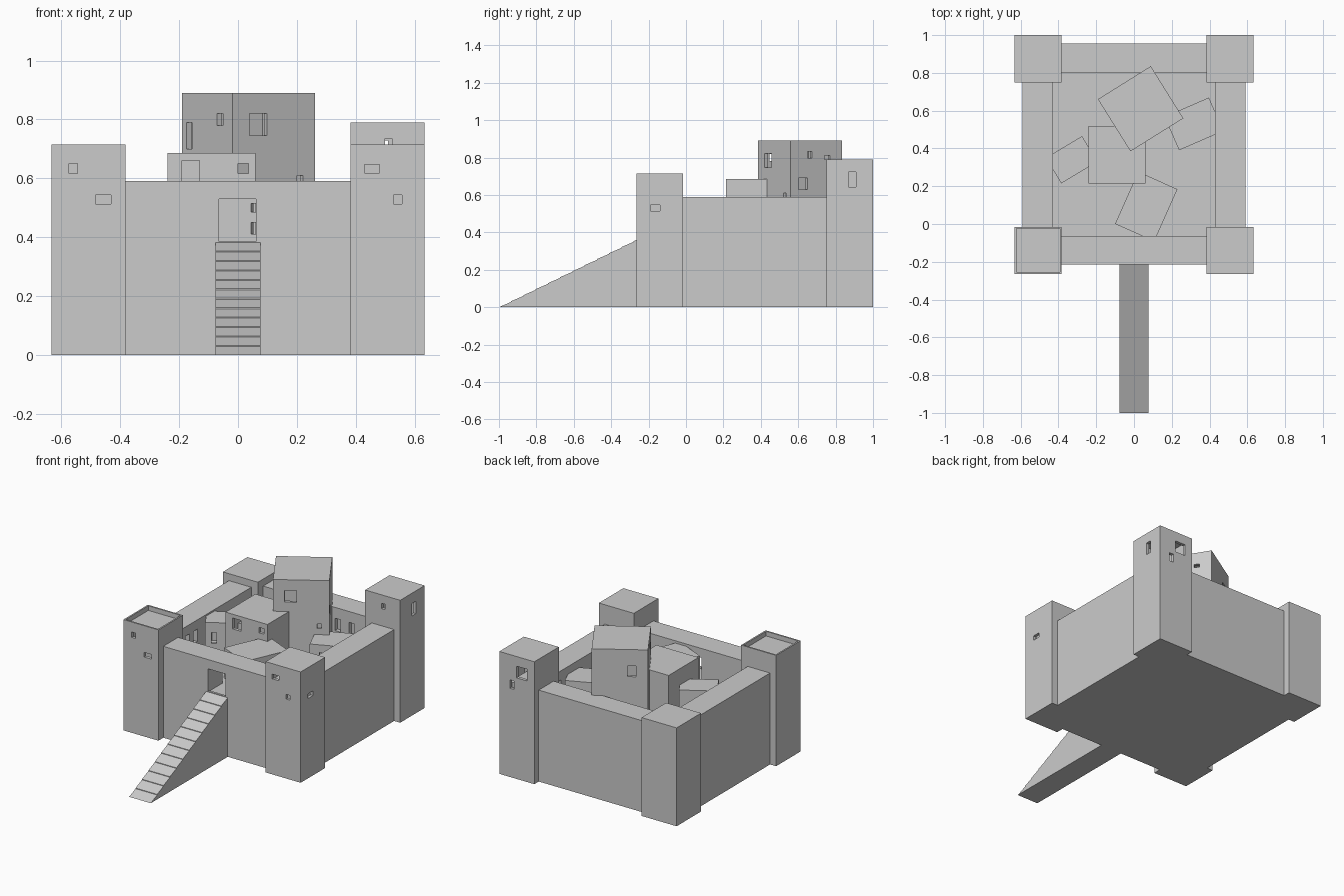
import bpy, bmesh
from math import radians
from mathutils import Matrix, Vector

if "Cube" in bpy.data.objects:
    bpy.data.objects.remove(bpy.data.objects["Cube"])


def box(name, lo, hi, mat=Matrix()):
    """Axis aligned box from two corners, then transformed by mat."""
    lo, hi = Vector(lo), Vector(hi)
    bm = bmesh.new()
    bmesh.ops.create_cube(bm, size=1)
    for v in bm.verts:
        v.co = mat @ (Vector(v.co[i] * (hi[i] - lo[i]) for i in range(3)) + (lo + hi) / 2)
    me = bpy.data.meshes.new(name)
    bm.to_mesh(me)
    bm.free()
    ob = bpy.data.objects.new(name, me)
    bpy.context.collection.objects.link(ob)
    return ob


def cut(ob, lo, hi, mat=Matrix()):
    """Subtract a box from ob and discard the cutter."""
    c = box("cutter", lo, hi, mat)
    c.hide_render = True
    m = ob.modifiers.new("cut", 'BOOLEAN')
    m.operation, m.solver, m.object = 'DIFFERENCE', 'EXACT', c
    bpy.context.view_layer.objects.active = ob
    bpy.ops.object.modifier_apply(modifier=m.name)
    bpy.data.objects.remove(c)


def block(name, cx, cy, w, d, base, top, angle=0, windows=(), room=0.4, ceiling=0.02, shell=0.02):
    """Hollow block; windows are (side, u, z, width, height), sides 0-3 = front, right, back, left."""
    mat = Matrix.Translation((cx, cy, 0)) @ Matrix.Rotation(radians(angle), 4, 'Z')
    ob = box(name, (-w / 2, -d / 2, base), (w / 2, d / 2, top), mat)
    if windows:
        a, b = w / 2 - shell, d / 2 - shell
        cut(ob, (-a, -b, room), (a, b, top - ceiling), mat)
    for side, u, z, ww, hh in windows:
        half = (w if side % 2 else d) / 2
        cut(ob, (u - ww / 2, -half - 0.02, z - hh / 2), (u + ww / 2, -half + 0.04, z + hh / 2),
            mat @ Matrix.Rotation(radians(90 * side), 4, 'Z'))
    return ob


# Curtain wall with raised courtyard, gate and niches on the inner faces
wall = box("curtain_wall", (-0.59, -0.215, 0), (0.59, 0.955, 0.59))
cut(wall, (-0.43, -0.063, 0.38), (0.43, 0.803, 0.7))
cut(wall, (-0.065, -0.3, 0.38), (0.062, 0.0, 0.53))
for y in (0.1, 0.18, 0.5, 0.58, 0.68):
    for s in (-1, 1):
        xs = sorted((s * 0.41, s * 0.46))
        cut(wall, (xs[0], y - 0.02, 0.45), (xs[1], y + 0.02, 0.53))
for x in (-0.3, -0.2, 0.15, 0.25):
    cut(wall, (x - 0.02, 0.78, 0.44), (x + 0.02, 0.83, 0.52))

# Corner towers
tower_x, front_y, back_y, side = 0.508, -0.14, 0.875, 0.25
open_tower = block("front_left_tower", -tower_x, front_y, side, side, 0, 0.715, windows=[
    (0, -0.052, 0.633, 0.03, 0.035), (0, 0.05, 0.528, 0.052, 0.03)], ceiling=0.055)
cut(open_tower, (-tower_x - 0.115, front_y - 0.115, 0.685), (-tower_x + 0.115, front_y + 0.115, 0.8))
block("front_right_tower", tower_x, front_y, side, side, 0, 0.715, windows=[
    (0, -0.053, 0.632, 0.05, 0.03), (0, 0.035, 0.528, 0.028, 0.03), (1, -0.025, 0.53, 0.05, 0.03)])
block("back_right_tower", tower_x, back_y, side, side, 0, 0.79, windows=[
    (0, 0.003, 0.718, 0.024, 0.035), (1, 0.015, 0.683, 0.04, 0.08),
    (2, 0.035, 0.69, 0.075, 0.075), (2, -0.035, 0.6, 0.03, 0.055)])
block("back_left_tower", -tower_x, back_y, side, side, 0, 0.635)

# Houses in the courtyard
block("great_house", 0.035, 0.61, 0.33, 0.325, 0.35, 0.89, 32, [
    (0, -0.062, 0.783, 0.07, 0.075), (0, 0.106, 0.595, 0.025, 0.03),
    (1, -0.042, 0.815, 0.03, 0.035), (1, -0.085, 0.66, 0.058, 0.06), (1, 0.068, 0.8, 0.035, 0.022),
    (2, 0.07, 0.75, 0.05, 0.07),
    (3, -0.115, 0.745, 0.035, 0.09), (3, 0.082, 0.8, 0.04, 0.04)])
block("middle_house", -0.09, 0.3675, 0.3, 0.305, 0.35, 0.685, 0, [
    (0, -0.07, 0.625, 0.06, 0.07), (0, 0.108, 0.633, 0.035, 0.035)])
block("gate_house", 0.065, 0.0925, 0.227, 0.302, 0.35, 0.575, -24, [
    (0, 0.06, 0.5, 0.03, 0.03), (0, 0.06, 0.43, 0.03, 0.04)])
block("left_house", -0.33, 0.34, 0.223, 0.158, 0.35, 0.58, 31, [
    (0, -0.06, 0.48, 0.03, 0.07), (3, 0.03, 0.48, 0.03, 0.07)])
block("right_house", 0.3175, 0.53, 0.256, 0.193, 0.35, 0.54, 23.5, [
    (0, -0.05, 0.46, 0.04, 0.06), (2, -0.06, 0.46, 0.04, 0.06)])

# Ramp to the gate with a shallow riser at each step
steps, riser = 12, 0.004
y0, y1, rise = -1.0, -0.215, 0.385
profile = [(y0, 0.0)]
for i in range(1, steps + 1):
    y, z = y0 + (y1 - y0) * i / steps, rise * i / steps
    profile += [(y, z - riser), (y, z)]
profile += [(-0.2, rise), (-0.2, 0.0)]
bm = bmesh.new()
face = bm.faces.new([bm.verts.new((-0.077, y, z)) for y, z in profile])
ext = bmesh.ops.extrude_face_region(bm, geom=[face])
bmesh.ops.translate(bm, vec=(0.154, 0, 0), verts=[g for g in ext["geom"] if isinstance(g, bmesh.types.BMVert)])
bmesh.ops.recalc_face_normals(bm, faces=bm.faces)
mesh = bpy.data.meshes.new("gate_ramp")
bm.to_mesh(mesh)
bm.free()
bpy.context.collection.objects.link(bpy.data.objects.new("gate_ramp", mesh))
